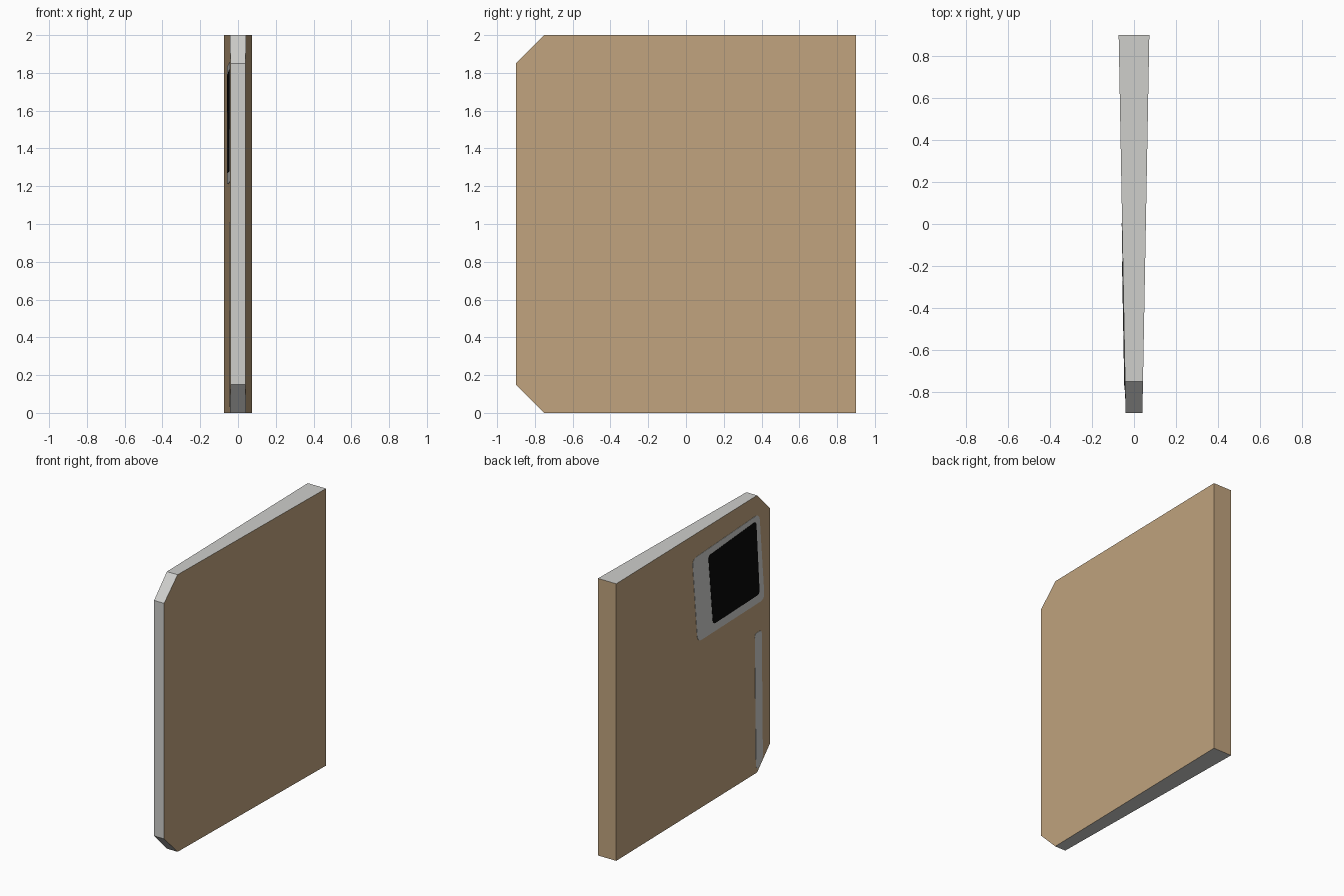
import bpy, bmesh
from mathutils import Vector

if "Cube" in bpy.data.objects:
    bpy.data.objects.remove(bpy.data.objects["Cube"])


def material(name, rgb):
    m = bpy.data.materials.new(name)
    m.diffuse_color = (*rgb, 1)
    m.use_nodes = True
    m.node_tree.nodes["Principled BSDF"].inputs["Base Color"].default_value = m.diffuse_color
    return m


tan = material("tan cover", (0.53, 0.37, 0.21))
pale = material("pale grey", (0.62, 0.62, 0.60))
black = material("black", (0.003, 0.003, 0.003))


def half_width(y):
    # the slab widens evenly from front to back
    return 0.0565 + 0.0165 * y / 0.9


def prism(name, ring_a, ring_b, mats):
    bm = bmesh.new()
    a = [bm.verts.new(p) for p in ring_a]
    b = [bm.verts.new(p) for p in ring_b]
    n = len(a)
    bm.faces.new(a)
    bm.faces.new(b[::-1])
    for i in range(n):
        bm.faces.new((a[i], b[i], b[(i + 1) % n], a[(i + 1) % n]))
    bmesh.ops.recalc_face_normals(bm, faces=bm.faces)
    me = bpy.data.meshes.new(name)
    bm.to_mesh(me)
    bm.free()
    for m in mats:
        me.materials.append(m)
    ob = bpy.data.objects.new(name, me)
    bpy.context.collection.objects.link(ob)
    return ob


# Slab: wedge with two clipped front corners
profile = [(-0.9, 0.15), (-0.75, 0), (0.9, 0), (0.9, 2), (-0.75, 2), (-0.9, 1.85)]
slab = prism("slab",
             [(-half_width(y), y, z) for y, z in profile],
             [(half_width(y), y, z) for y, z in profile], [tan, pale])
# Sides and back are tan, the narrow top, front and bottom edges are pale
for f in slab.data.polygons:
    f.material_index = 0 if abs(f.normal.x) > 0.8 or f.normal.y > 0.8 else 1


def plate(name, corners, radius, lift, mat):
    # thin rounded plate lying on the sloping left side
    pts = []
    vs = [Vector(c) for c in corners]
    for i, c in enumerate(vs):
        p = c + (vs[i - 1] - c).normalized() * radius
        q = c + (vs[(i + 1) % len(vs)] - c).normalized() * radius
        for k in range(5):
            t = k / 4
            pts.append(p * (1 - t) ** 2 + c * 2 * t * (1 - t) + q * t * t)
    prism(name,
          [(-half_width(y) + 0.001, y, z) for y, z in pts],
          [(-half_width(y) - lift, y, z) for y, z in pts], [mat])


# Printed picture and its border, and the narrow strip below
plate("picture_border", [(0.01, 1.83), (-0.05, 1.21), (-0.835, 1.22), (-0.775, 1.86)], 0.05, 0.002, pale)
plate("picture", [(-0.175, 1.785), (-0.23, 1.27), (-0.775, 1.28), (-0.735, 1.82)], 0.03, 0.004, black)
plate("spine_strip", [(-0.722, 1.01), (-0.735, 0.03), (-0.77, 0.03), (-0.815, 0.08), (-0.802, 1.01)], 0.025, 0.002, pale)
